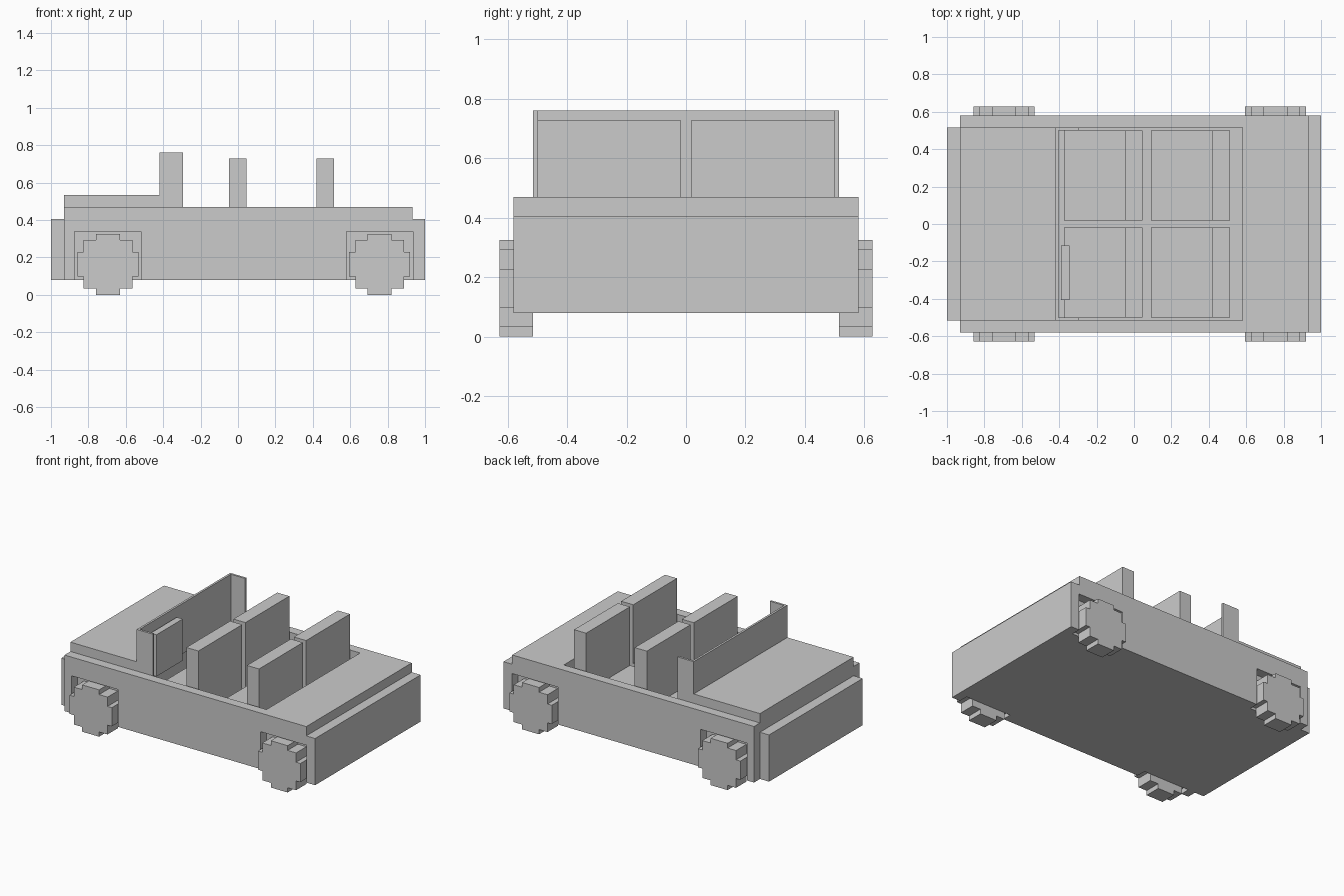
import bpy, bmesh

if "Cube" in bpy.data.objects:
    bpy.data.objects.remove(bpy.data.objects["Cube"])


def extrude_profile(name, pts, y0, y1):
    """Extrude an x/z outline from y0 to y1."""
    bm = bmesh.new()
    face = bm.faces.new([bm.verts.new((x, y0, z)) for x, z in pts])
    ext = bmesh.ops.extrude_face_region(bm, geom=[face])
    verts = [v for v in ext["geom"] if isinstance(v, bmesh.types.BMVert)]
    bmesh.ops.translate(bm, verts=verts, vec=(0, y1 - y0, 0))
    bmesh.ops.recalc_face_normals(bm, faces=bm.faces)
    mesh = bpy.data.meshes.new(name)
    bm.to_mesh(mesh)
    bm.free()
    obj = bpy.data.objects.new(name, mesh)
    bpy.context.collection.objects.link(obj)
    return obj


def box(name, x0, x1, y0, y1, z0, z1):
    return extrude_profile(name, [(x0, z0), (x1, z0), (x1, z1), (x0, z1)], y0, y1)


def cut(target, cutter):
    cutter.hide_render = True
    mod = target.modifiers.new("cut", "BOOLEAN")
    mod.operation = "DIFFERENCE"
    mod.solver = "EXACT"
    mod.object = cutter
    bpy.context.view_layer.objects.active = target
    bpy.ops.object.modifier_apply(modifier=mod.name)
    bpy.data.objects.remove(cutter)


FLOOR = 0.15

# Body with stepped rear end
body = extrude_profile("body", [(-0.93, 0.08), (1, 0.08), (1, 0.405), (0.932, 0.405),
                                (0.932, 0.47), (-0.93, 0.47)], -0.58, 0.58)

# Open cabin and wheel wells
cut(body, box("cabin_cutter", -0.42, 0.58, -0.515, 0.515, FLOOR, 0.6))
for x0, x1 in ((-0.875, -0.518), (0.58, 0.935)):
    for y0, y1 in ((-0.7, -0.515), (0.515, 0.7)):
        cut(body, box("well_cutter", x0, x1, y0, y1, -0.1, 0.34))

# Hood and front bumper
box("hood", -0.93, -0.42, -0.515, 0.515, 0.46, 0.535)
box("front_bumper", -1, -0.93, -0.515, 0.515, 0.08, 0.405)

# Windshield with side wings
box("windshield", -0.42, -0.405, -0.515, 0.515, 0.41, 0.76)
for side, y0 in (("right", -0.515), ("left", 0.5)):
    box("windshield_wing_" + side, -0.405, -0.295, y0, y0 + 0.015, 0.41, 0.76)

# Steering wheel block
box("steering_wheel", -0.39, -0.345, -0.405, -0.115, 0.41, 0.70)

# Four seats: cushion and backrest as one L-shaped profile
for row, x in (("front", -0.375), ("rear", 0.092)):
    for side, y0 in (("right", -0.5), ("left", 0.018)):
        extrude_profile(f"{row}_seat_{side}",
                        [(x, FLOOR), (x + 0.42, FLOOR), (x + 0.42, 0.728),
                         (x + 0.327, 0.728), (x + 0.327, 0.32), (x, 0.32)],
                        y0, y0 + 0.482)

# Stepped wheels: quarter outline mirrored into a full blocky disc
quarter = [(0.163, 0.065), (0.13, 0.065), (0.13, 0.13), (0.065, 0.13), (0.065, 0.163)]
outline = list(quarter)
outline += [(-x, z) for x, z in reversed(quarter)]
outline += [(-x, -z) for x, z in quarter]
outline += [(x, -z) for x, z in reversed(quarter)]
for end, cx in (("front", -0.695), ("rear", 0.757)):
    pts = [(cx + x, 0.163 + z) for x, z in outline]
    for side, y0, y1 in (("right", -0.628, -0.515), ("left", 0.515, 0.628)):
        extrude_profile(f"{end}_wheel_{side}", pts, y0, y1)
